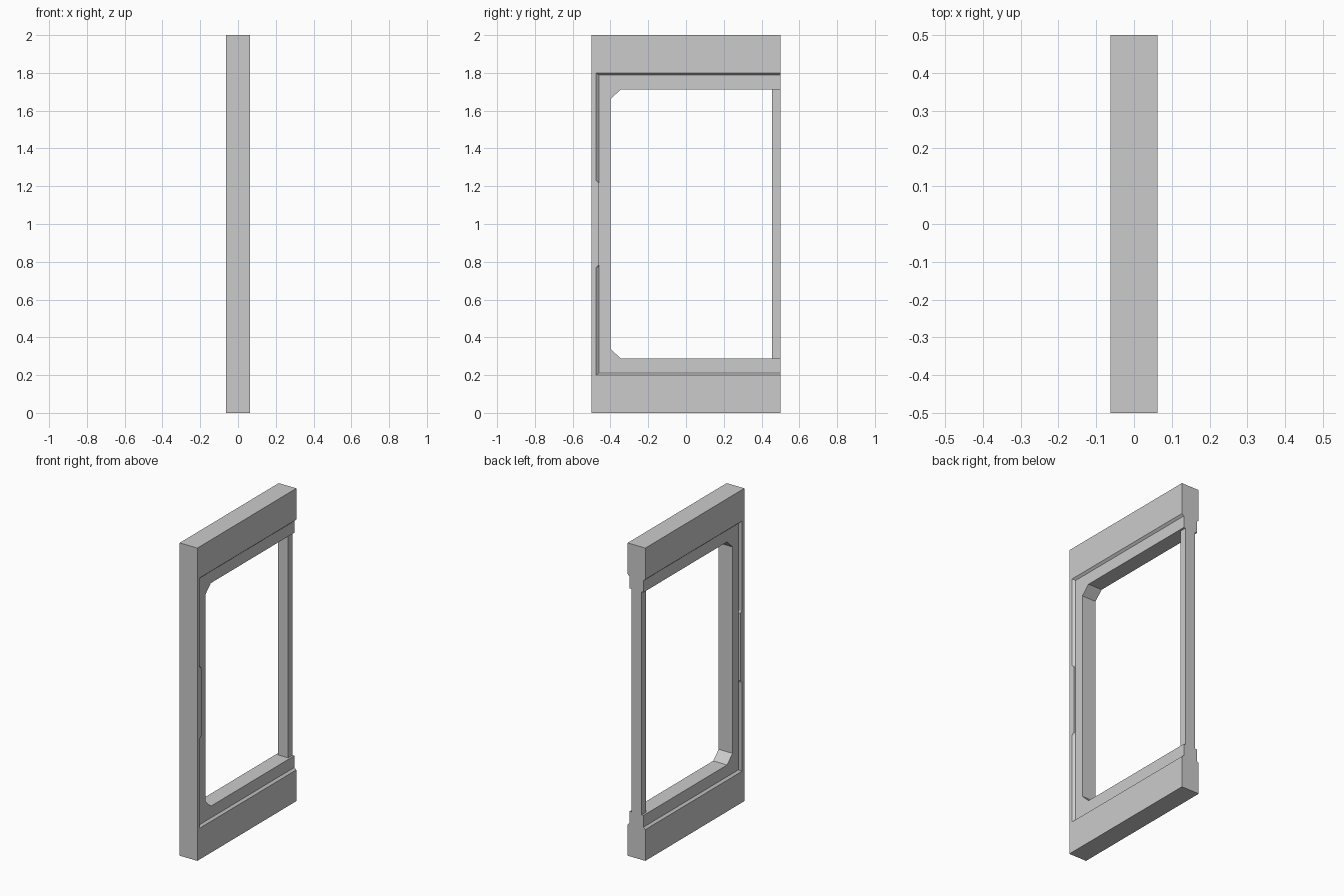
import bpy
import bmesh

if "Cube" in bpy.data.objects:
    bpy.data.objects.remove(bpy.data.objects["Cube"])

HALF = 0.0625     # half thickness of the raised border
RECESS = 0.049    # half thickness of the recessed frame
MULLION = 0.036   # half thickness of the thin edge strip


def mirror_z(upper):
    """Complete a top-half outline with its mirror image about z = 1."""
    return upper + [(y, 2 - z) for y, z in reversed(upper)]


# Matching C-shaped outlines (y, z): raised lip, foot of the bevel, window opening
outer = [(-0.5, 2), (0.5, 2)]
lip = mirror_z(outer + [(0.5, 1.8), (-0.476, 1.8), (-0.476, 1.8),
                        (-0.476, 1.23), (-0.46, 1.215)])
foot = mirror_z(outer + [(0.5, 1.788), (-0.46, 1.788), (-0.46, 1.788),
                         (-0.46, 1.23), (-0.46, 1.215)])
opening = mirror_z(outer + [(0.5, 1.713), (-0.345, 1.713), (-0.4, 1.66),
                            (-0.4, 1.23), (-0.4, 1.215)])


def loft(name, sections):
    """Skin matching outlines along x and cap both ends."""
    bm = bmesh.new()
    rings = [[bm.verts.new((x, y, z)) for y, z in pts] for x, pts in sections]
    for a, b in zip(rings, rings[1:]):
        for i in range(len(a)):
            j = (i + 1) % len(a)
            bm.faces.new((a[i], a[j], b[j], b[i]))
    bm.faces.new(rings[0])
    bm.faces.new(rings[-1])
    bmesh.ops.remove_doubles(bm, verts=bm.verts, dist=1e-5)
    bmesh.ops.recalc_face_normals(bm, faces=bm.faces)
    mesh = bpy.data.meshes.new(name)
    bm.to_mesh(mesh)
    bm.free()
    obj = bpy.data.objects.new(name, mesh)
    bpy.context.collection.objects.link(obj)
    return obj


# Wall panel with bevelled recess and window opening on both faces
loft("window_wall_panel", [(-HALF, lip), (-RECESS, foot), (-RECESS, opening),
                           (RECESS, opening), (RECESS, foot), (HALF, lip)])

# Thin upright closing the open side of the window
strip = [(0.455, 0.287), (0.5, 0.287), (0.5, 1.713), (0.455, 1.713)]
loft("edge_mullion", [(-MULLION, strip), (MULLION, strip)])
